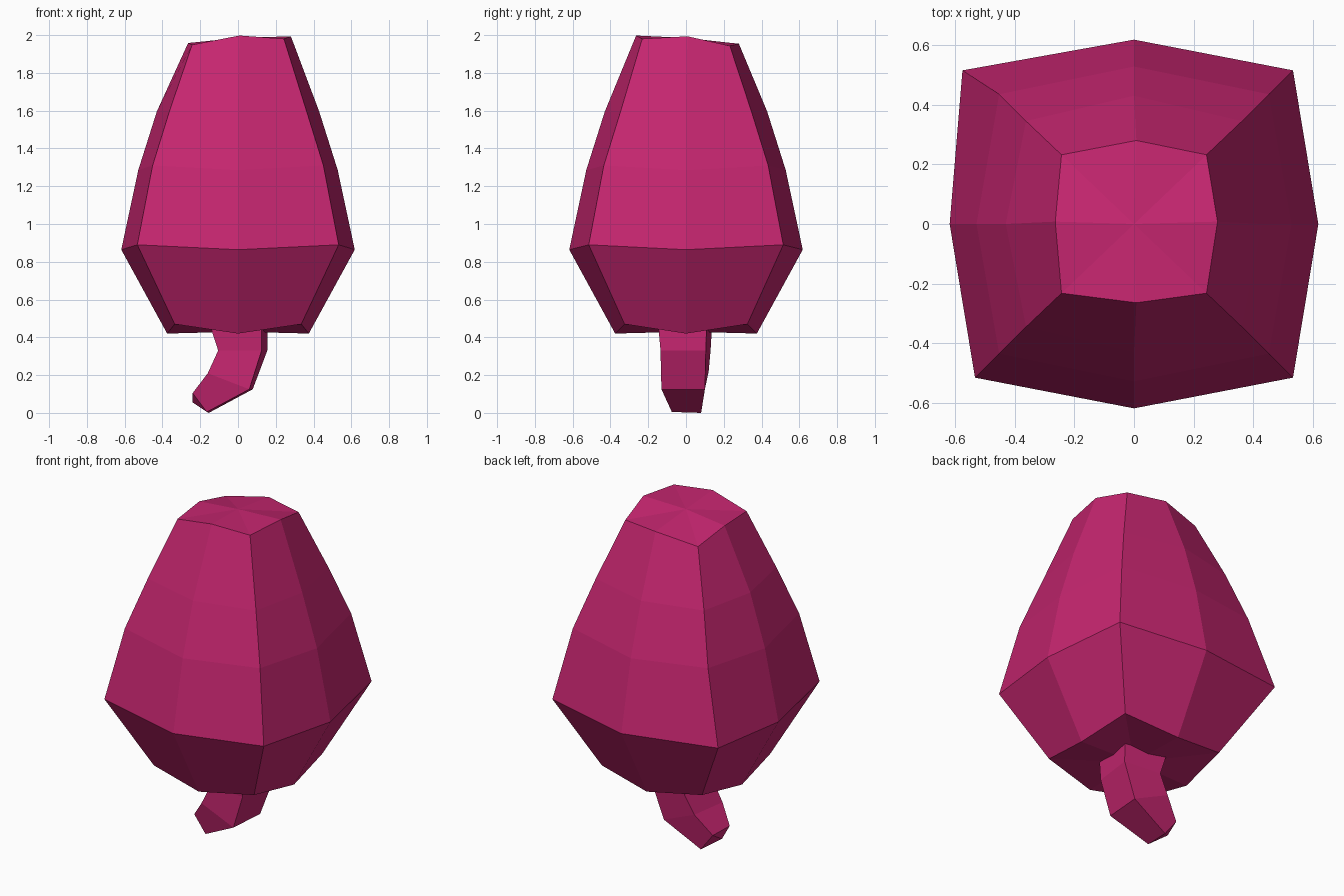
import bpy
import bmesh
from mathutils import Vector

cube = bpy.data.objects.get("Cube")
if cube:
    bpy.data.objects.remove(cube, do_unlink=True)

pink = bpy.data.materials.new("deep_pink")
pink.diffuse_color = (0.56, 0.019, 0.16, 1)
pink.use_nodes = True
pink.node_tree.nodes["Principled BSDF"].inputs["Base Color"].default_value = pink.diffuse_color


def loft(name, rings, start, end):
    """Skin equal-sized rings and close both ends with a centre point."""
    bm = bmesh.new()
    loops = [[bm.verts.new(p) for p in ring] for ring in rings]
    n = len(loops[0])
    for low, high in zip(loops, loops[1:]):
        for i in range(n):
            j = (i + 1) % n
            bm.faces.new((low[i], low[j], high[j], high[i]))
    for loop, tip in ((loops[0], start), (loops[-1], end)):
        centre = bm.verts.new(tip)
        for i in range(n):
            bm.faces.new((loop[i], loop[(i + 1) % n], centre))
    bmesh.ops.recalc_face_normals(bm, faces=bm.faces)
    mesh = bpy.data.meshes.new(name)
    bm.to_mesh(mesh)
    bm.free()
    mesh.materials.append(pink)
    obj = bpy.data.objects.new(name, mesh)
    bpy.context.collection.objects.link(obj)
    return obj


def body_ring(corner_x, corner_y, corner_z, mid, mid_z):
    """Bulging square: four corners alternating with four side midpoints."""
    ring = []
    for sx, sy in ((1, 0), (1, 1), (0, 1), (-1, 1), (-1, 0), (-1, -1), (0, -1), (1, -1)):
        if sx and sy:
            ring.append(Vector((sx * corner_x, sy * corner_y, corner_z)))
        else:
            ring.append(Vector((sx * mid, sy * mid, mid_z)))
    return ring


# Body: bottom, widest belt, two shoulders and crown
rings = [
    body_ring(0.335, 0.325, 0.47, 0.375, 0.42),
    body_ring(0.533, 0.515, 0.89, 0.618, 0.864),
    body_ring(0.452, 0.435, 1.31, 0.528, 1.285),
    body_ring(0.362, 0.345, 1.60, 0.43, 1.595),
    body_ring(0.243, 0.232, 1.946, 0.272, 1.976),
]
rings[1][3].x = -0.575          # uneven back corner of the belt
for p in rings[-1]:             # slightly tilted crown
    p.z += 0.065 * p.x - 0.08 * p.y
    p.xy += Vector((0.008, 0.008)) if 0 in (round(p.x, 3), round(p.y, 3)) else Vector((0, 0))
loft("fruit_body", rings, (0, 0, 0.43), (0, 0, 1.985))

# Stem: twisted square section, bending towards one side
stem = [
    [(0.125, -0.15, 0.5), (0.155, 0.11, 0.5), (-0.13, 0.14, 0.5), (-0.16, -0.12, 0.5)],
    [(0.125, -0.135, 0.33), (0.155, 0.105, 0.33), (-0.08, 0.13, 0.33), (-0.105, -0.11, 0.33)],
    [(0.06, -0.13, 0.125), (0.078, 0.1, 0.125), (-0.14, 0.12, 0.22), (-0.16, -0.12, 0.21)],
    [(-0.165, -0.075, 0.005), (-0.155, 0.08, 0.0), (-0.235, 0.08, 0.105), (-0.24, -0.075, 0.105)],
]
loft("stem", stem, (0, 0, 0.5), (-0.24, 0, 0.055))
